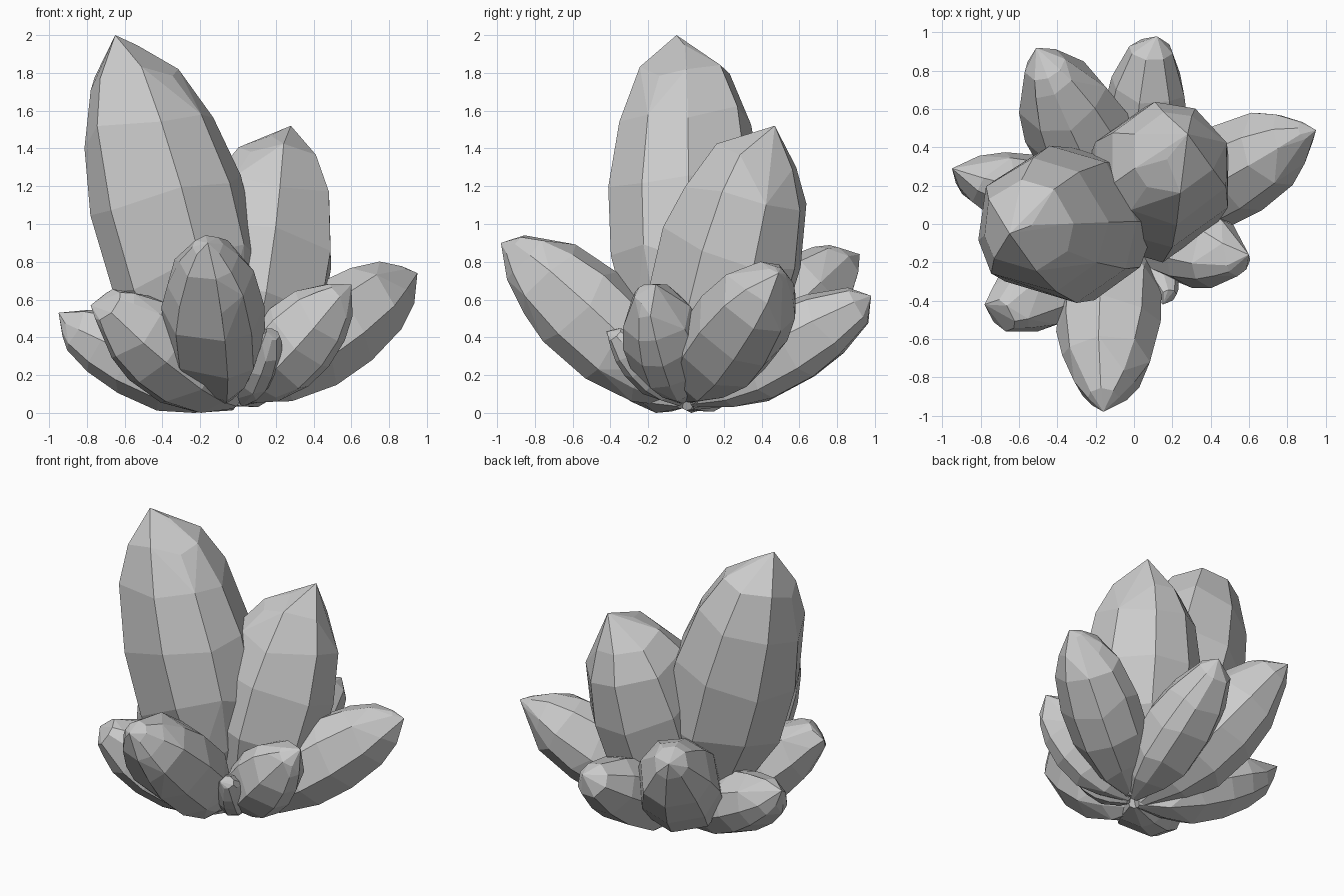
import bpy, bmesh, math, random
from mathutils import Vector

if "Cube" in bpy.data.objects:
    bpy.data.objects.remove(bpy.data.objects["Cube"])

SIDES = 8
# spindle profile: (fraction along axis, fraction of radius)
PROFILE = [(0.02, 0.14), (0.2, 0.68), (0.38, 0.97), (0.6, 1.0), (0.78, 0.85), (0.91, 0.58)]


def crystal(name, base, end, radius, tip, blunt, seed):
    """Faceted shard growing from a point near the origin towards a chisel tip."""
    rng = random.Random(seed)
    base = Vector(base)
    axis = Vector(end) - base
    turn = axis.to_track_quat('Z', 'Y')
    phase = rng.uniform(0, 1)
    angles = [(i + phase + rng.uniform(-0.2, 0.2)) * math.tau / SIDES for i in range(SIDES)]
    bm = bmesh.new()
    for t, r in PROFILE + [(0.99, blunt)]:
        for a in angles:
            shift = rng.uniform(-0.03, 0.03) if 0.1 < t < 0.95 else 0
            rad = radius * 1.03 * r
            p = base + axis * (t + shift) + turn @ Vector((math.cos(a) * rad, math.sin(a) * rad, 0))
            p.z = max(p.z, 0.0)
            bm.verts.new(p)
    bm.verts.new(Vector(tip))
    # wrap in flat facets and merge the nearly coplanar ones
    bmesh.ops.convex_hull(bm, input=bm.verts[:])
    loose = [v for v in bm.verts if not v.link_faces]
    bmesh.ops.delete(bm, geom=loose, context='VERTS')
    bmesh.ops.dissolve_limit(bm, angle_limit=math.radians(8), verts=bm.verts[:], edges=bm.edges[:])
    bmesh.ops.recalc_face_normals(bm, faces=bm.faces[:])
    mesh = bpy.data.meshes.new(name)
    bm.to_mesh(mesh)
    bm.free()
    bpy.context.collection.objects.link(bpy.data.objects.new(name, mesh))


# two tall central crystals
crystal("tall_crystal", (-0.09, 0, 0.03), (-0.60, -0.01, 1.95), 0.405, (-0.65, -0.05, 2.0), 0.15, 1)
crystal("second_crystal", (0.02, 0.02, 0.03), (0.22, 0.40, 1.46), 0.375, (0.28, 0.47, 1.52), 0.2, 2)

# ring of leaning crystals
crystal("front_crystal", (-0.09, 0, 0.04), (-0.16, -0.92, 0.89), 0.265, (-0.16, -0.98, 0.9), 0.3, 3)
crystal("right_crystal", (0.01, 0, 0.07), (0.90, 0.49, 0.74), 0.25, (0.95, 0.49, 0.74), 0.2, 4)
crystal("back_crystal", (0.02, 0, 0.05), (0.09, 0.92, 0.57), 0.225, (0.12, 0.98, 0.62), 0.5, 5)
crystal("back_left_crystal", (-0.03, 0, 0.03), (-0.47, 0.84, 0.81), 0.275, (-0.51, 0.92, 0.84), 0.4, 6)
crystal("left_crystal", (0, 0, 0.03), (-0.91, 0.26, 0.47), 0.205, (-0.95, 0.29, 0.53), 0.3, 7)
crystal("front_left_crystal", (0, -0.01, 0.04), (-0.70, -0.48, 0.58), 0.24, (-0.78, -0.42, 0.57), 0.4, 8)
crystal("front_right_crystal", (0, -0.01, 0.06), (0.55, -0.2, 0.64), 0.215, (0.6, -0.16, 0.68), 0.35, 9)
crystal("small_crystal", (0.02, -0.02, 0.04), (0.18, -0.38, 0.42), 0.11, (0.15, -0.42, 0.43), 0.4, 10)
